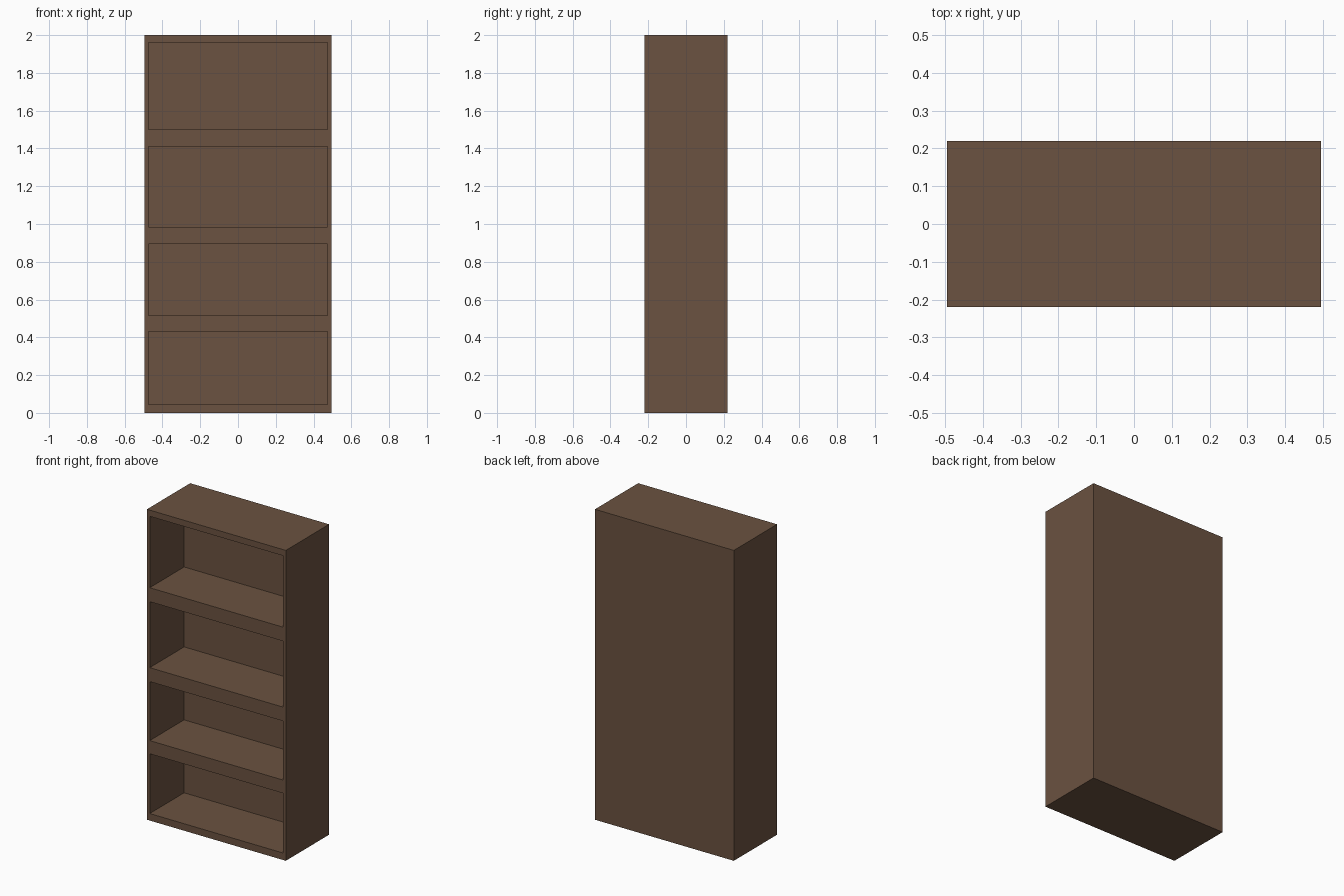
import bpy

if "Cube" in bpy.data.objects:
    bpy.data.objects.remove(bpy.data.objects["Cube"])

W, D, H = 0.99, 0.44, 2.0          # overall size
SIDE = 0.02                        # side board thickness
BACK_Y = 0.13                      # inner face of the back
BAYS = [(0.045, 0.43), (0.515, 0.895), (0.985, 1.41), (1.5, 1.96)]

wood = bpy.data.materials.new("brown_wood")
wood.diffuse_color = (0.147, 0.085, 0.052, 1)
wood.use_nodes = True
wood.node_tree.nodes["Principled BSDF"].inputs["Base Color"].default_value = wood.diffuse_color


def box(name, lo, hi):
    """Axis-aligned box between two corners."""
    x0, y0, z0 = lo
    x1, y1, z1 = hi
    verts = [(x, y, z) for x in (x0, x1) for y in (y0, y1) for z in (z0, z1)]
    faces = [(0, 1, 3, 2), (4, 6, 7, 5), (0, 4, 5, 1),
             (2, 3, 7, 6), (0, 2, 6, 4), (1, 5, 7, 3)]
    mesh = bpy.data.meshes.new(name)
    mesh.from_pydata(verts, [], faces)
    mesh.materials.append(wood)
    ob = bpy.data.objects.new(name, mesh)
    bpy.context.collection.objects.link(ob)
    return ob


# Solid bookcase body
case = box("bookcase", (-W / 2, -D / 2, 0), (W / 2, D / 2, H))

# Hollow out the four open bays, leaving shelves, sides and back
bpy.context.view_layer.objects.active = case
for i, (z0, z1) in enumerate(BAYS):
    cutter = box(f"bay_cutter_{i + 1}", (-W / 2 + SIDE, -D, z0),
                 (W / 2 - SIDE, BACK_Y, z1))
    cutter.hide_render = True
    mod = case.modifiers.new("bay", 'BOOLEAN')
    mod.operation = 'DIFFERENCE'
    mod.solver = 'EXACT'
    mod.object = cutter
    bpy.ops.object.modifier_apply(modifier=mod.name)
    bpy.data.objects.remove(cutter)
